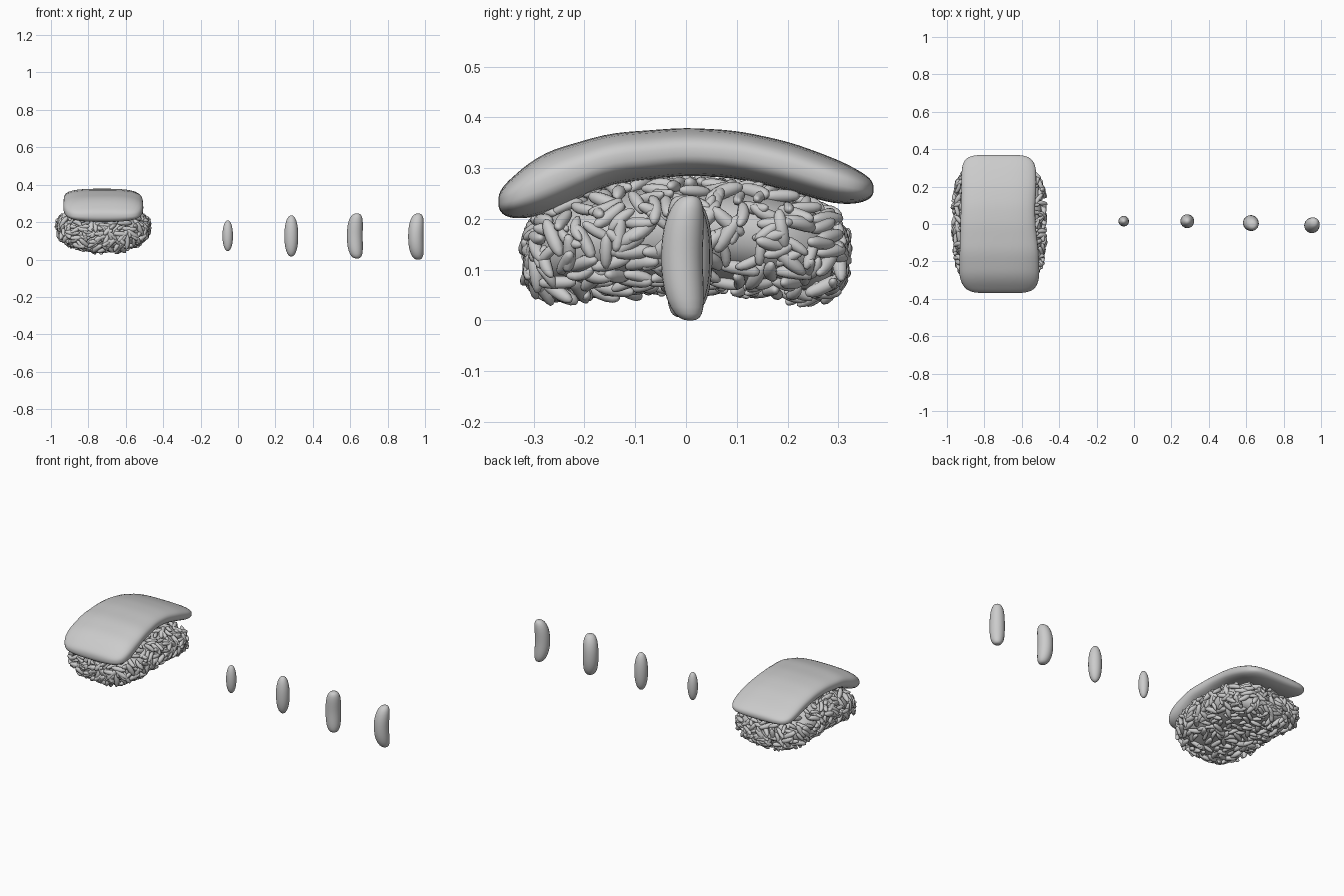
import bpy, bmesh, math, random
from mathutils import Vector, Matrix, Quaternion

if "Cube" in bpy.data.objects:
    bpy.data.objects.remove(bpy.data.objects["Cube"])

random.seed(7)
CX = -0.72                     # centre of the sushi piece


def build(name, verts, faces):
    me = bpy.data.meshes.new(name)
    me.from_pydata([tuple(v) for v in verts], [], faces)
    me.shade_smooth()
    ob = bpy.data.objects.new(name, me)
    bpy.context.collection.objects.link(ob)
    return ob


def unit_sphere(seg, rings):
    bm = bmesh.new()
    bmesh.ops.create_uvsphere(bm, u_segments=seg, v_segments=rings, radius=1)
    bm.verts.index_update()
    verts = [v.co.copy() for v in bm.verts]
    faces = [[v.index for v in f.verts] for f in bm.faces]
    bm.free()
    return verts, faces


def grain(sphere, matrix, length, width, blunt=2.2, bend=(0, 0)):
    """Long grain along local z; blunt = profile exponent, bend = sideways bow."""
    out = []
    for co in sphere:
        r = math.hypot(co.x, co.y)
        c = co * (r ** blunt + abs(co.z) ** blunt) ** (-1 / blunt)
        bow = 0.5 - c.z ** 2
        out.append(matrix @ Vector((c.x * width / 2 + bend[0] * bow,
                                    c.y * width / 2 + bend[1] * bow,
                                    c.z * length / 2)))
    return out


# Rice block: rounded, arched superellipsoid
HALF = Vector((0.235, 0.305, 0.10))


def size(p):
    q = abs(p.x / HALF.x) ** 2.4 + abs(p.z / HALF.z) ** 2.4
    return (q ** (4 / 2.4) + abs(p.y / HALF.y) ** 4) ** 0.25


def arch(p):
    return Vector((CX + p.x * (1 + 0.6 * p.z), p.y,
                   0.125 + p.z + 0.045 * (1 - (p.y / 0.3) ** 2)))


def on_block(d):
    p = Vector((d.x * HALF.x, d.y * HALF.y, d.z * HALF.z))
    return p / size(p)


ball, ball_faces = unit_sphere(40, 24)
build("rice_core", [arch(on_block(d) * 0.95) for d in ball], ball_faces)

# Grains scattered over the block, lying roughly along its surface
small, small_faces = unit_sphere(10, 8)
verts, faces = [], []
COUNT = 500
STEP = 1e-3
for i in range(COUNT):
    z = 1 - 2 * (i + 0.5) / COUNT
    a = i * 2.39996 + random.uniform(-0.12, 0.12)
    r = math.sqrt(1 - z * z)
    p = on_block(Vector((r * math.cos(a), r * math.sin(a), z)))
    n = Vector([size(p + Vector([STEP * (j == k) for j in range(3)])) - 1
                for k in range(3)]).normalized()
    rnd = Vector([random.gauss(0, 1) for _ in range(3)])
    rnd.z *= 0.7
    axis = (rnd - n * rnd.dot(n)).normalized() + n * random.uniform(-0.4, 0.4)
    rot = axis.to_track_quat('Z', 'Y') @ Quaternion((0, 0, 1), random.uniform(0, 6.28))
    length = random.uniform(0.058, 0.085)
    place = Matrix.Translation(arch(p) + n * 0.003) @ rot.to_matrix().to_4x4()
    start = len(verts)
    verts += grain(small, place, length, length * 0.35, random.uniform(2, 2.8),
                   (random.uniform(0, 0.008), 0))
    faces += [[start + k for k in f] for f in small_faces]
build("rice_grains", verts, faces)


# Fish slice: rounded sections lofted along an arched path
def along(table, y):
    for (y0, a), (y1, b) in zip(table, table[1:]):
        if y <= y1:
            t = max(0, (y - y0) / (y1 - y0))
            return [p + (q - p) * t for p, q in zip(a, b)]
    return table[-1][1]


# y: (top z, bottom z, left x, right x)
FISH = [(-0.37, (0.275, 0.185, -0.91, -0.52)), (-0.28, (0.332, 0.205, -0.935, -0.505)),
        (-0.15, (0.369, 0.268, -0.932, -0.51)), (0.0, (0.380, 0.286, -0.928, -0.527)),
        (0.1, (0.374, 0.28, -0.925, -0.529)), (0.2, (0.353, 0.256, -0.923, -0.522)),
        (0.3, (0.318, 0.226, -0.922, -0.523)), (0.37, (0.292, 0.222, -0.915, -0.535))]
ROWS, SEG = 48, 40
verts, faces = [], []
for i in range(ROWS + 1):
    v = math.sin((i / ROWS - 0.5) * math.pi * 0.985)
    y = 0.37 * v
    # average nearby stations to smooth the path
    near = [along(FISH, y + d) for d in (-0.03, -0.015, 0, 0.015, 0.03)]
    top, bot, left, right = [sum(c) / len(near) for c in zip(*near)]
    wide = (1 - abs(v) ** 14) ** (1 / 5)
    thick = (1 - abs(v) ** 10) ** (1 / 2.5)
    for j in range(SEG):
        t = 2 * math.pi * j / SEG
        c, s = math.cos(t), math.sin(t)
        k = (abs(c) ** 2.9 + abs(s) ** 2.9) ** (-1 / 2.9)
        verts.append(((left + right) / 2 + c * k * wide * (right - left) / 2, y,
                      (top + bot) / 2 + s * k * thick * (top - bot) / 2))
for i in range(ROWS):
    for j in range(SEG):
        a, b = i * SEG + j, i * SEG + (j + 1) % SEG
        faces.append((b, a, a + SEG, b + SEG))
faces.append(list(range(SEG)))
faces.append(list(range(ROWS * SEG, (ROWS + 1) * SEG))[::-1])
build("fish_slice", verts, faces)

# Row of four single grains: x, y, middle z, length, width, bluntness, bow
SINGLES = [(-0.055, 0.015, 0.127, 0.165, 0.056, 2.1, (0, 0)),
           (0.285, 0.015, 0.126, 0.22, 0.074, 2.2, (0, 0)),
           (0.63, 0.0, 0.126, 0.24, 0.084, 3.0, (-0.011, 0.011)),
           (0.957, 0.0, 0.123, 0.246, 0.082, 2.9, (-0.012, -0.016))]
sphere, sphere_faces = unit_sphere(24, 20)
for i, (x, y, z, length, width, blunt, bend) in enumerate(SINGLES):
    build(f"single_grain_{i + 1}",
          grain(sphere, Matrix.Translation((x, y, z)), length, width, blunt, bend),
          sphere_faces)
